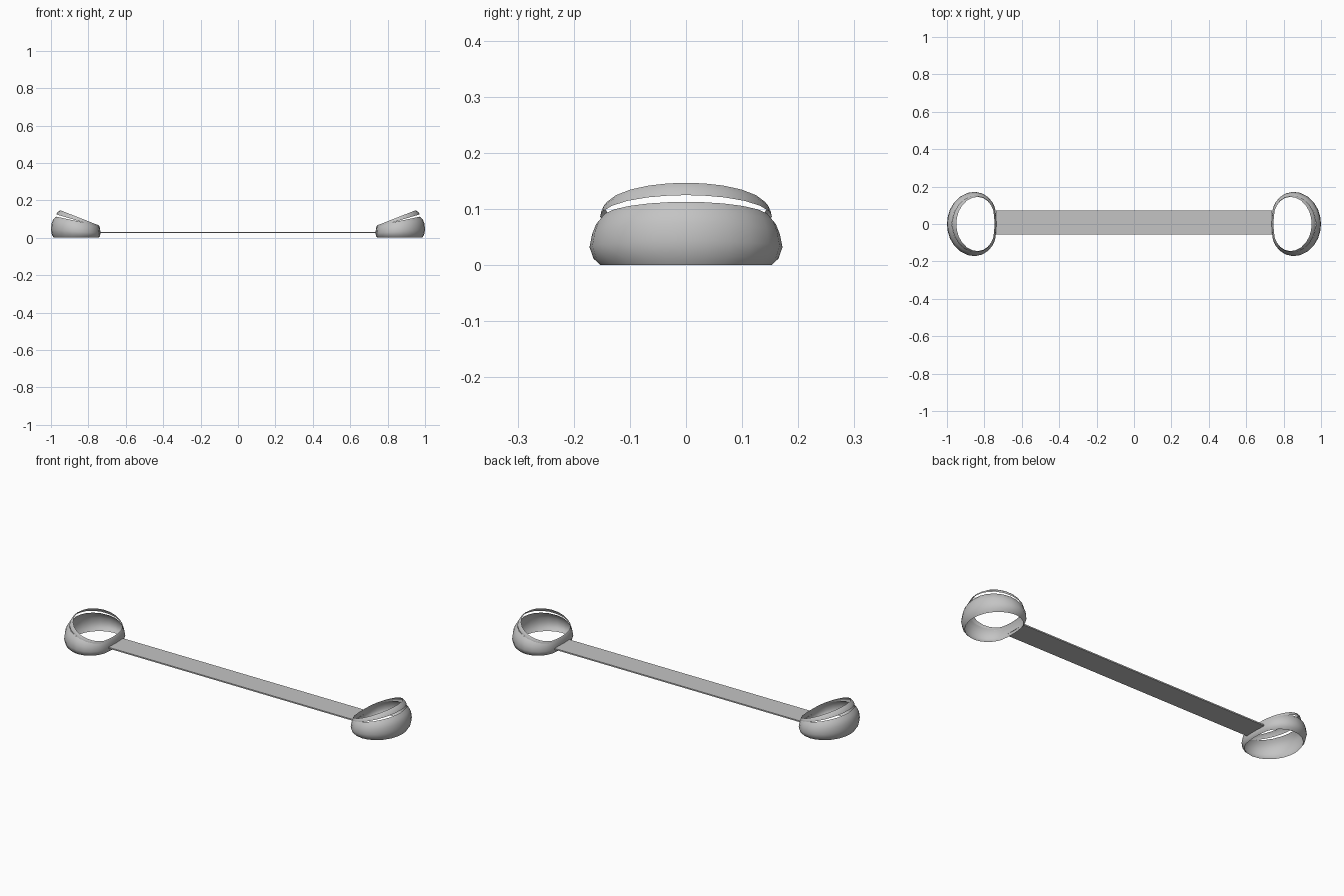
import bpy, bmesh, math

if "Cube" in bpy.data.objects:
    bpy.data.objects.remove(bpy.data.objects["Cube"])

grey = bpy.data.materials.new("plain_grey")
grey.diffuse_color = (0.55, 0.55, 0.55, 1)
grey.use_nodes = True
grey.node_tree.nodes["Principled BSDF"].inputs["Base Color"].default_value = grey.diffuse_color

# Half of the D-shaped plan outline, from the outer end to the flat inner side
HALF = [(-1, 0), (-.97, .22), (-.88, .45), (-.70, .68), (-.45, .86), (-.15, .97), (.13, 1),
        (.42, .95), (.65, .84), (.83, .68), (.94, .50), (.985, .25), (1, 0)]
PLAN = HALF + [(u, -v) for u, v in HALF[-2:0:-1]]


def finish(name, bm):
    mesh = bpy.data.meshes.new(name)
    bm.to_mesh(mesh)
    bm.free()
    mesh.materials.append(grey)
    obj = bpy.data.objects.new(name, mesh)
    bpy.context.collection.objects.link(obj)
    return obj


def shell(name, rings, side):
    """Loft open rings: (outer x, inner x, half depth, z at outer end, z at inner end)."""
    bm = bmesh.new()
    loops = []
    for x0, x1, depth, z0, z1 in rings:
        loop = []
        for u, v in PLAN:
            t = (u + 1) / 2
            loop.append(bm.verts.new((side * (x0 + (x1 - x0) * t), v * depth, z0 + (z1 - z0) * t)))
        loops.append(loop)
    n = len(PLAN)
    for a, b in zip(loops, loops[1:]):
        for i in range(n):
            j = (i + 1) % n
            quad = [a[i], b[i], b[j], a[j]]
            bm.faces.new(quad if side > 0 else quad[::-1])
    for f in bm.faces:
        f.smooth = True
    # Make the faces point away from the middle of the ring
    cx = side * -.8675
    f = bm.faces[0] if not bm.faces.ensure_lookup_table() else None
    f.normal_update()
    c = f.calc_center_median()
    if (c.x - cx) * f.normal.x + c.y * f.normal.y < 0:
        bmesh.ops.reverse_faces(bm, faces=bm.faces[:])
    return finish(name, bm)


# Rounded lower wall and the tilted rim band above it
WALL = [(x0, x1, d, f * .113, f * .064) for x0, x1, d, f in [
    (-.985, -.745, .152, 0), (-.995, -.738, .165, .14), (-1, -.735, .172, .38),
    (-.997, -.737, .167, .66), (-.988, -.739, .160, .86), (-.973, -.743, .149, 1)]]
RIM = [(-.972, -.741, .153, .125, .057), (-.964, -.742, .151, .138, .063),
       (-.950, -.746, .145, .147, .067)]

for side, label in ((1, "left"), (-1, "right")):
    shell(label + "_ring_wall", WALL, side)
    shell(label + "_ring_rim", RIM, side)

# Flat strip joining the two rings
bm = bmesh.new()
bmesh.ops.create_cube(bm, size=1)
for v in bm.verts:
    v.co = (v.co.x * 1.475, v.co.y * .126 + .008, v.co.z * .007 + .028)
finish("connecting_strip", bm)
